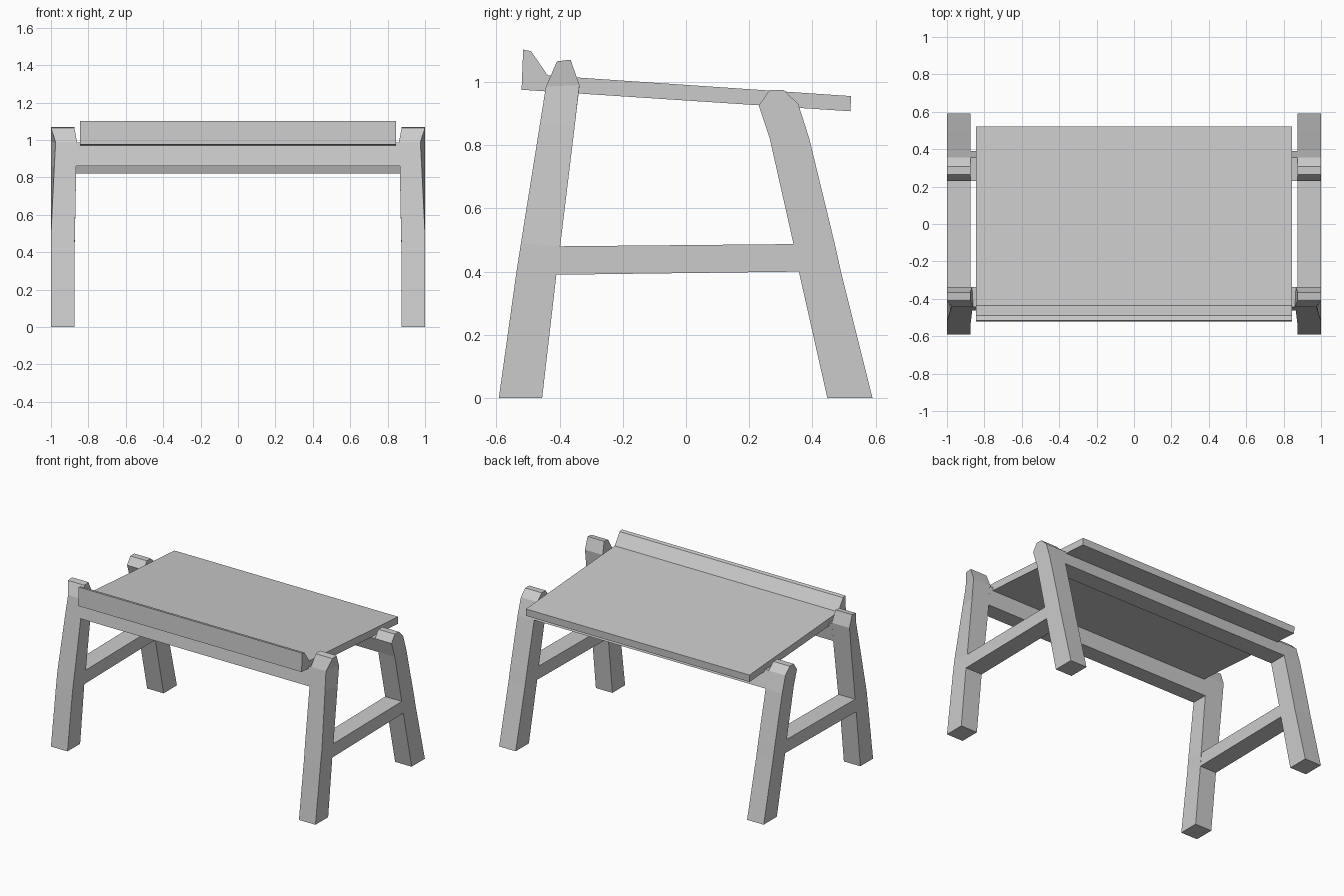
import bpy

if "Cube" in bpy.data.objects:
    bpy.data.objects.remove(bpy.data.objects["Cube"])


def finish(name, verts, faces, mirror=False):
    mesh = bpy.data.meshes.new(name)
    mesh.from_pydata(verts, [], faces)
    obj = bpy.data.objects.new(name, mesh)
    bpy.context.collection.objects.link(obj)
    bpy.context.view_layer.objects.active = obj
    bpy.ops.object.mode_set(mode='EDIT')
    bpy.ops.mesh.select_all(action='SELECT')
    bpy.ops.mesh.normals_make_consistent(inside=False)
    bpy.ops.object.mode_set(mode='OBJECT')
    if mirror:
        obj.modifiers.new("mirror", 'MIRROR')
    return obj


def extrude_x(name, profile, x0, x1, mirror=False):
    """Extrude a (y, z) profile along x."""
    n = len(profile)
    verts = [(x, y, z) for x in (x0, x1) for y, z in profile]
    faces = [(i, (i + 1) % n, n + (i + 1) % n, n + i) for i in range(n)]
    faces += [tuple(range(n)), tuple(range(n, 2 * n))]
    return finish(name, verts, faces, mirror)


def leg(name, rings):
    """Stack four-cornered rings: front and back edge as (y, z, inner x, outer x)."""
    verts, faces = [], []
    for front, back in rings:
        verts += [(front[2], *front[:2]), (front[3], *front[:2]),
                  (back[3], *back[:2]), (back[2], *back[:2])]
    for r in range(len(rings) - 1):
        a = 4 * r
        faces += [(a + i, a + (i + 1) % 4, a + 4 + (i + 1) % 4, a + 4 + i)
                  for i in range(4)]
    last = len(verts) - 4
    faces += [(0, 1, 2, 3), tuple(range(last, last + 4))]
    return finish(name, verts, faces, True)


I, O = 0.875, 1.0

# Front legs, front outer edge tapering in below the flared head
leg("front_leg", [
    ((-.592, 0, I, O), (-.455, 0, I, O)),
    ((-.536, .40, I, O), (-.41, .39, I, O)),
    ((-.522, .49, .872, O), (-.398, .48, .872, O)),
    ((-.463, .86, .865, .982), (-.352, .86, .866, O)),
    ((-.443, .985, .86, .975), (-.337, .99, .866, O)),
    ((-.408, 1.065, I, O), (-.365, 1.07, I, O)),
])

# Back legs, bent and with a blunt faceted head
leg("back_leg", [
    ((.447, 0, I, O), (.59, 0, I, O)),
    ((.357, .40, I, O), (.49, .40, I, O)),
    ((.34, .487, I, O), (.47, .49, I, O)),
    ((.265, .82, I, O), (.39, .82, I, O)),
    ((.23, .925, I, O), (.355, .93, I, O)),
    ((.265, .975, I, O), (.308, .975, I, O)),
])

# Side stretchers between the legs
extrude_x("side_stretcher",
          [(-.41, .39), (.357, .40), (.34, .487), (-.398, .48)], I, O, True)

# Long rails under the board
extrude_x("front_rail",
          [(-.463, .86), (-.352, .86), (-.337, .985), (-.443, .985)], -.87, .87)
extrude_x("back_rail",
          [(.265, .82), (.39, .82), (.355, .93), (.23, .925)], -I, I)

# Sloping board with a raised front lip
extrude_x("board",
          [(-.52, .975), (.52, .907), (.522, .955), (-.437, 1.02),
           (-.49, 1.097), (-.515, 1.102)], -.845, .845)
